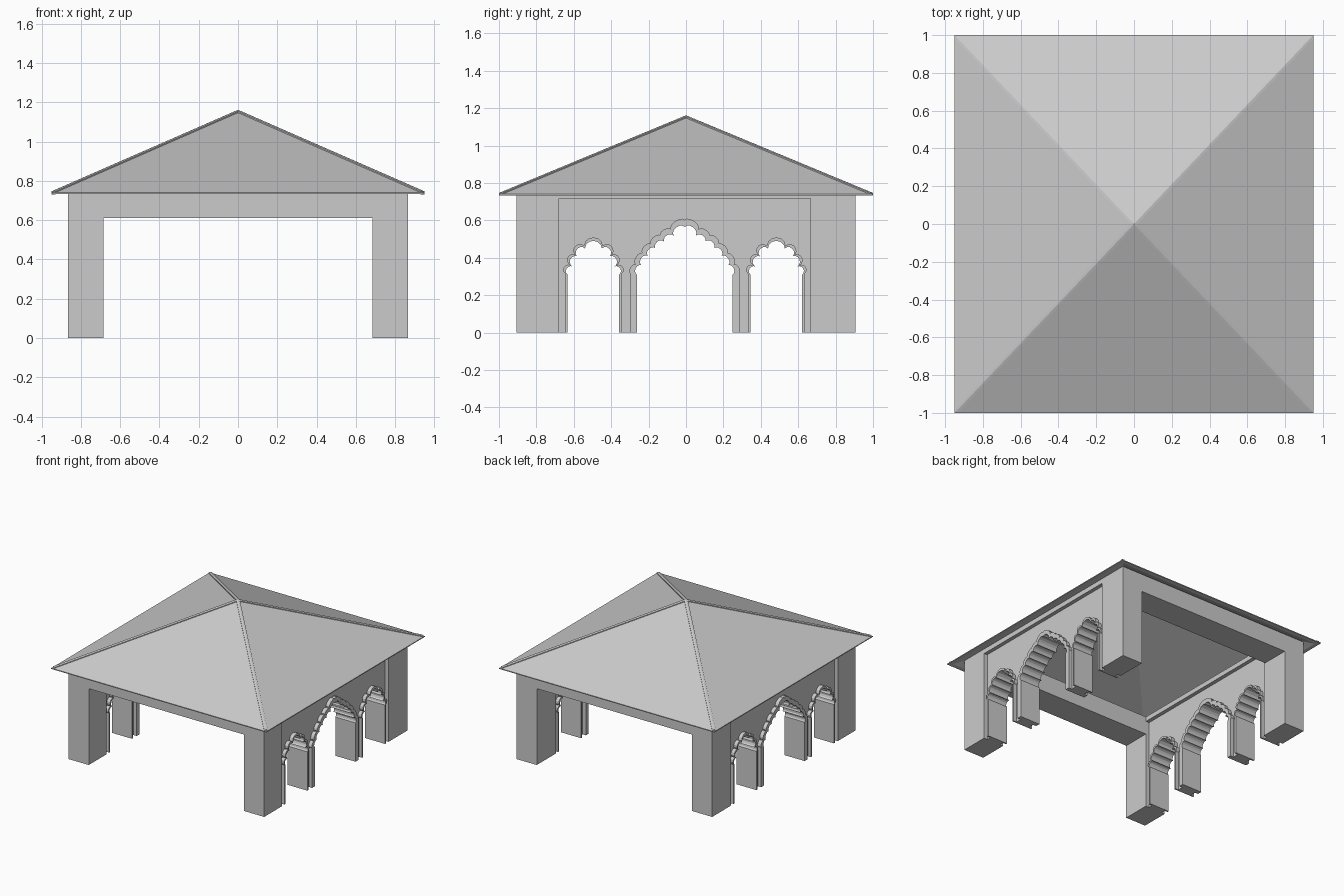
import bpy, bmesh
from math import sin, cos, pi
from mathutils import Vector

if "Cube" in bpy.data.objects:
    bpy.data.objects.remove(bpy.data.objects["Cube"])


def make(name, verts, faces):
    bm = bmesh.new()
    vs = [bm.verts.new(v) for v in verts]
    for f in faces:
        bm.faces.new([vs[i] for i in f])
    bmesh.ops.recalc_face_normals(bm, faces=bm.faces)
    me = bpy.data.meshes.new(name)
    bm.to_mesh(me)
    bm.free()
    ob = bpy.data.objects.new(name, me)
    bpy.context.collection.objects.link(ob)
    return ob


def slab(name, pts, x0, x1):
    """Extrude a (y, z) outline between two x positions."""
    n = len(pts)
    verts = [(x, y, z) for x in (x0, x1) for y, z in pts]
    faces = [list(range(n)), list(range(n, 2 * n))]
    faces += [(i, (i + 1) % n, n + (i + 1) % n, n + i) for i in range(n)]
    return make(name, verts, faces)


def box(name, x0, x1, y0, y1, z0, z1):
    return slab(name, [(y0, z0), (y1, z0), (y1, z1), (y0, z1)], x0, x1)


def lobe(a, b, bulge, n=6):
    """Points from a towards b, swelling to the left."""
    a, b = Vector(a), Vector(b)
    d = b - a
    nrm = Vector((-d.y, d.x))
    out = []
    for i in range(n):
        t = pi * i / n
        p = a + d * (0.5 - 0.5 * cos(t)) + nrm * (bulge * sin(t))
        out.append((p.x, p.y))
    return out


def arch(centre, cusps, bulge):
    """Multifoil arch line, left foot to right foot; cusps run up one side."""
    pts = [(-y, z) for y, z in cusps]
    full = pts + [(-y, z) for y, z in reversed(pts) if y < -1e-6]
    line = [(full[0][0], 0)]
    for a, b in zip(full, full[1:]):
        line += lobe(a, b, bulge)
    line += [full[-1], (full[-1][0], 0)]
    return [(centre + y, z) for y, z in line]


# Arch profiles: half width and height of each cusp
SMALL_IN = [(.138, .31), (.110, .352), (.088, .408), (.045, .45)]
SMALL_OUT = [(.151, .315), (.124, .360), (.100, .418), (.050, .464)]
BIG_IN = [(.256, .31), (.232, .36), (.197, .41), (.157, .452), (.110, .487), (.058, .517), (0, .565)]
BIG_OUT = [(.292, .315), (.264, .365), (.228, .425), (.182, .475), (.132, .52), (.075, .552), (0, .603)]
ARCHES = [("left", -.495, SMALL_IN, SMALL_OUT, .45, .45),
          ("middle", -.007, BIG_IN, BIG_OUT, .36, .25),
          ("right", .483, SMALL_IN, SMALL_OUT, .45, .45)]
YL, YR, TOP = -.68, .665, .717

for side, s in (("left", -1), ("right", 1)):
    # Side frame with its corner posts
    slab(f"{side}_side_frame",
         [(-.905, 0), (YL, 0), (YL, TOP), (YR, TOP), (YR, 0), (.905, 0), (.905, .755), (-.905, .755)],
         s * .685, s * .865)
    # Recessed panel and raised arch mouldings
    outline = [(YL, 0)]
    for tag, c, inner, outer, b_in, b_out in ARCHES:
        o = arch(c, outer, b_out)
        outline += o
        slab(f"{side}_{tag}_arch_moulding", o + arch(c, inner, b_in)[::-1], s * .686, s * .864)
    outline += [(YR, 0), (YR, TOP), (YL, TOP)]
    slab(f"{side}_arched_panel", outline, s * .715, s * .835)

# Lintels across the open front and back
for name, y0, y1 in (("front_lintel", -.905, -.68), ("back_lintel", .68, .905)):
    box(name, -.685, .685, y0, y1, .61, .755)

# Hollow pyramid roof
ring = [(-1, -1), (1, -1), (1, 1), (-1, 1)]
verts = [(.95 * x, y, .733) for x, y in ring] + [(.95 * x, y, .74) for x, y in ring]
verts += [(.92 * x, .968 * y, .733) for x, y in ring] + [(0, 0, 1.155), (0, 0, 1.137)]
faces = []
for i in range(4):
    j = (i + 1) % 4
    faces += [(i, j, 4 + j, 4 + i), (4 + i, 4 + j, 12), (i, j, 8 + j, 8 + i), (8 + i, 8 + j, 13)]
make("roof", verts, faces)

# Raised hip strips
apex = Vector((0, 0, 1.155))
for k, (x, y) in enumerate(ring):
    foot = Vector((.94 * x, .99 * y, .744))
    perp = Vector((-y, .95 * x, 0)).normalized() * .013
    verts = []
    for p in (foot, apex):
        verts += [p - perp + Vector((0, 0, dz)) for dz in (-.012, .003)]
        verts.append(p + Vector((0, 0, .006)))
        verts += [p + perp + Vector((0, 0, dz)) for dz in (.003, -.012)]
    faces = [range(5), range(5, 10)] + [(i, (i + 1) % 5, 5 + (i + 1) % 5, 5 + i) for i in range(5)]
    make(f"hip_strip_{k + 1}", verts, faces)
